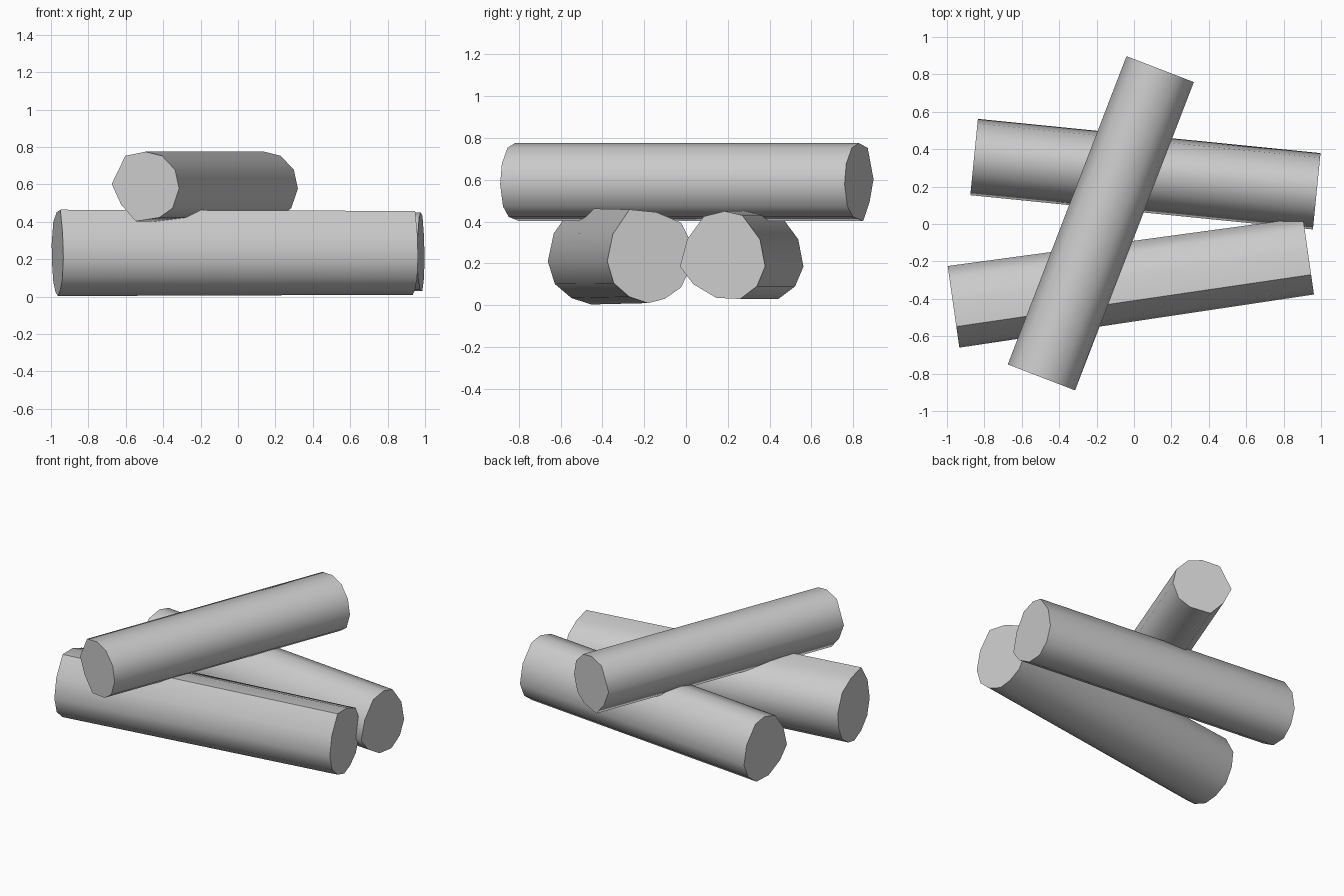
import bpy, math
from mathutils import Vector

if "Cube" in bpy.data.objects:
    bpy.data.objects.remove(bpy.data.objects["Cube"])


def log(name, start, end, z, profile, start_scale=(1, 1)):
    """Loft a rough cross-section (u sideways, v up) along a level axis."""
    a, b = Vector((*start, z)), Vector((*end, z))
    d = (b - a).normalized()
    side, up = Vector((-d.y, d.x, 0)), Vector((0, 0, 1))
    n = len(profile)
    verts = []
    for c, (su, sv) in ((a, start_scale), (b, (1, 1))):
        verts += [c + side * u * su + up * v * sv for u, v in profile]
    # profiles run clockwise seen from the end
    faces = [(i, i + n, (i + 1) % n + n, (i + 1) % n) for i in range(n)]
    faces += [tuple(range(n)), tuple(range(2 * n - 1, n - 1, -1))]
    me = bpy.data.meshes.new(name)
    me.from_pydata(verts, [], faces)
    ob = bpy.data.objects.new(name, me)
    bpy.context.collection.objects.link(ob)
    bpy.ops.object.select_all(action='DESELECT')
    ob.select_set(True)
    bpy.context.view_layer.objects.active = ob
    bpy.ops.object.shade_smooth_by_angle(angle=math.radians(60))
    return ob


# Thick lower log at the front
log("front_log", (-0.965, -0.443), (0.933, -0.172), 0.23,
    [(-.207, -.02), (-.18, .11), (-.10, .228), (.03, .215), (.15, .165),
     (.207, .05), (.195, -.05), (.15, -.145), (.07, -.20), (-.01, -.22),
     (-.10, -.19), (-.175, -.125)], (1.065, 1.03))

# Lower log at the back
log("back_log", (-0.855, 0.358), (0.977, 0.175), 0.235,
    [(-.205, -.05), (-.17, .08), (-.09, .19), (.01, .215), (.095, .195),
     (.18, .08), (.205, -.05), (.165, -.145), (.085, -.205), (-.03, -.20),
     (-.14, -.135)])

# Thin log laid across the top
log("top_log", (0.14, 0.828), (-0.495, -0.82), 0.588,
    [(-.193, .015), (-.115, .165), (0, .187), (.095, .165), (.17, .09),
     (.193, -.01), (.155, -.115), (.08, -.165), (-.055, -.185), (-.14, -.095)])
